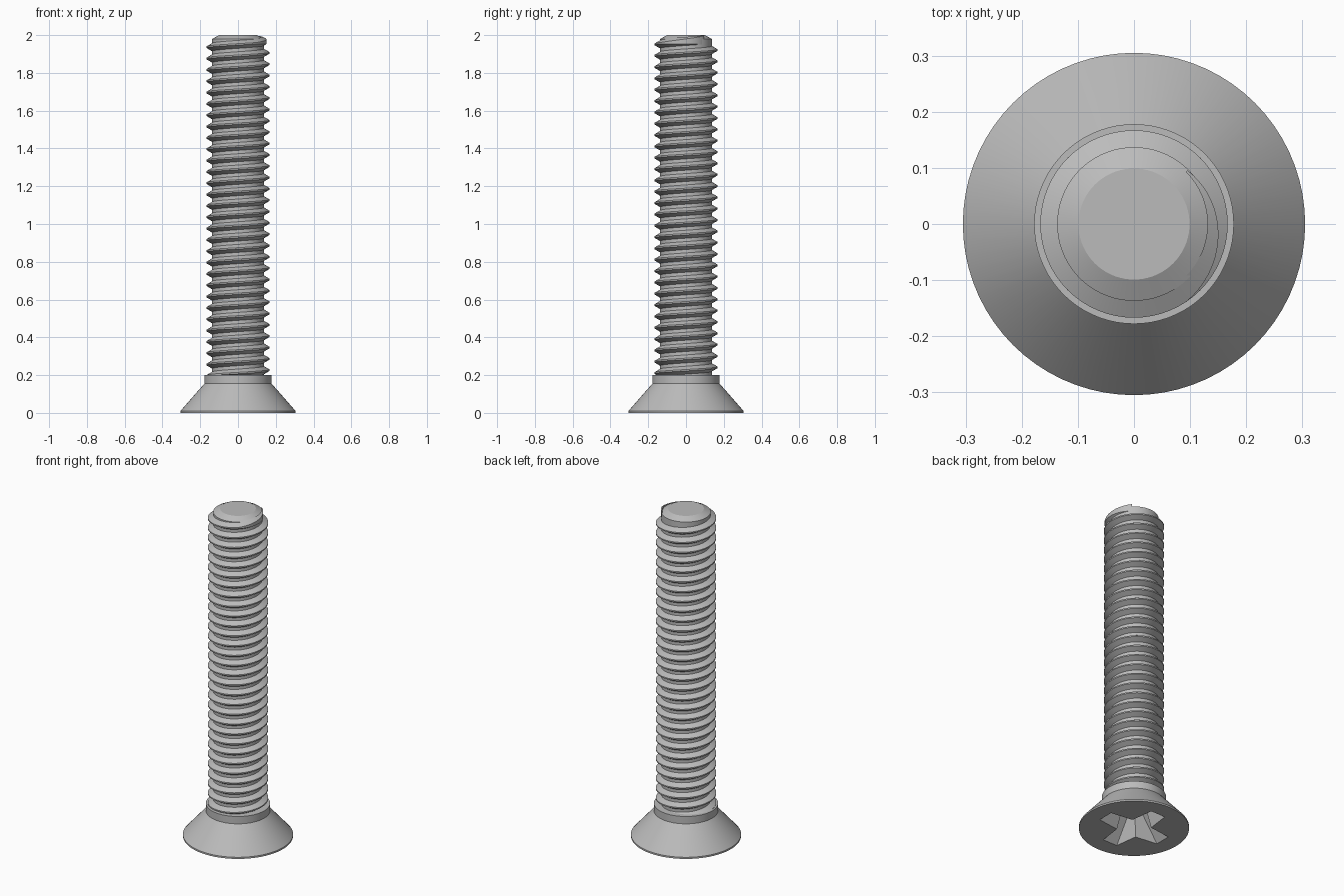
import bpy, bmesh, math

cube = bpy.data.objects.get("Cube")
if cube:
    bpy.data.objects.remove(cube, do_unlink=True)

# Single steel colour
steel = bpy.data.materials.new("steel_grey")
steel.use_nodes = True
STEEL = (0.5, 0.5, 0.5, 1)
steel.diffuse_color = STEEL
steel.node_tree.nodes["Principled BSDF"].inputs["Base Color"].default_value = STEEL


def add_object(name, bm):
    bmesh.ops.recalc_face_normals(bm, faces=bm.faces)
    mesh = bpy.data.meshes.new(name)
    bm.to_mesh(mesh)
    bm.free()
    mesh.materials.append(steel)
    obj = bpy.data.objects.new(name, mesh)
    bpy.context.collection.objects.link(obj)
    return obj


def smooth(obj):
    bpy.ops.object.select_all(action="DESELECT")
    obj.select_set(True)
    bpy.context.view_layer.objects.active = obj
    bpy.ops.object.shade_smooth_by_angle(angle=math.radians(25))


def loft(name, rings):
    """Skin closed rings of points and cap both ends."""
    bm = bmesh.new()
    rows = [[bm.verts.new(p) for p in ring] for ring in rings]
    n = len(rows[0])
    for a, b in zip(rows, rows[1:]):
        for i in range(n):
            j = (i + 1) % n
            bm.faces.new((a[i], a[j], b[j], b[i]))
    bm.faces.new(rows[0][::-1])
    bm.faces.new(rows[-1])
    return add_object(name, bm)


def circle(r, z, n=72):
    return [(r * math.cos(math.tau * i / n), r * math.sin(math.tau * i / n), z)
            for i in range(n)]


def cross(tip, half, inner, z):
    """Four-armed outline with arms along x and y."""
    arm = [(tip, -half), (tip, half), (inner, inner)]
    points = []
    for k in range(4):
        c, s = round(math.cos(k * math.pi / 2)), round(math.sin(k * math.pi / 2))
        points += [(c * x - s * y, s * x + c * y, z) for x, y in arm]
    return points


# Countersunk head, collar and chamfered core
CORE, CREST, PITCH = 0.137, 0.167, 0.06
profile = [(0.305, 0), (0.305, 0.01), (0.178, 0.155), (0.178, 0.2),
           (CORE, 0.2), (CORE, 1.98), (0.099, 2)]
body = loft("head_and_core", [circle(r, z) for r, z in profile])

# Tapered cross recess in the head
cutter = loft("recess_cutter", [cross(0.215, 0.05, 0.069, -0.01),
                                cross(0.08, 0.032, 0.042, 0.15)])
cutter.hide_render = True
cut = body.modifiers.new("cross_recess", "BOOLEAN")
cut.object = cutter
cut.operation = "DIFFERENCE"
cut.solver = "EXACT"
bpy.context.view_layer.objects.active = body
bpy.ops.object.modifier_apply(modifier=cut.name)
bpy.data.objects.remove(cutter, do_unlink=True)
smooth(body)

# Right-handed helical thread, fading into the core at its upper end
STEPS = 64
end = math.pi / 4
fade = math.radians(100)
top_z, bottom_z = 1.966, 0.18
start = -math.tau * (top_z - bottom_z) / PITCH
count = int((end - start) / math.tau * STEPS)
slope = math.tan(math.radians(30))
root = CORE - 0.006
sections = []
for i in range(count + 1):
    a = start + (end - start) * i / count
    z = top_z + PITCH * a / math.tau
    crest = CORE - 0.002 + (CREST - CORE + 0.002) * min(1, (end - a) / fade)
    flat = PITCH / 16
    base = flat + (CREST - root) * slope
    tip = base - (crest - root) * slope
    section = [(root, -base), (crest, -tip), (crest, tip), (root, base)]
    sections.append([(r * math.cos(a), r * math.sin(a), z + h) for r, h in section])
smooth(loft("thread", sections))
